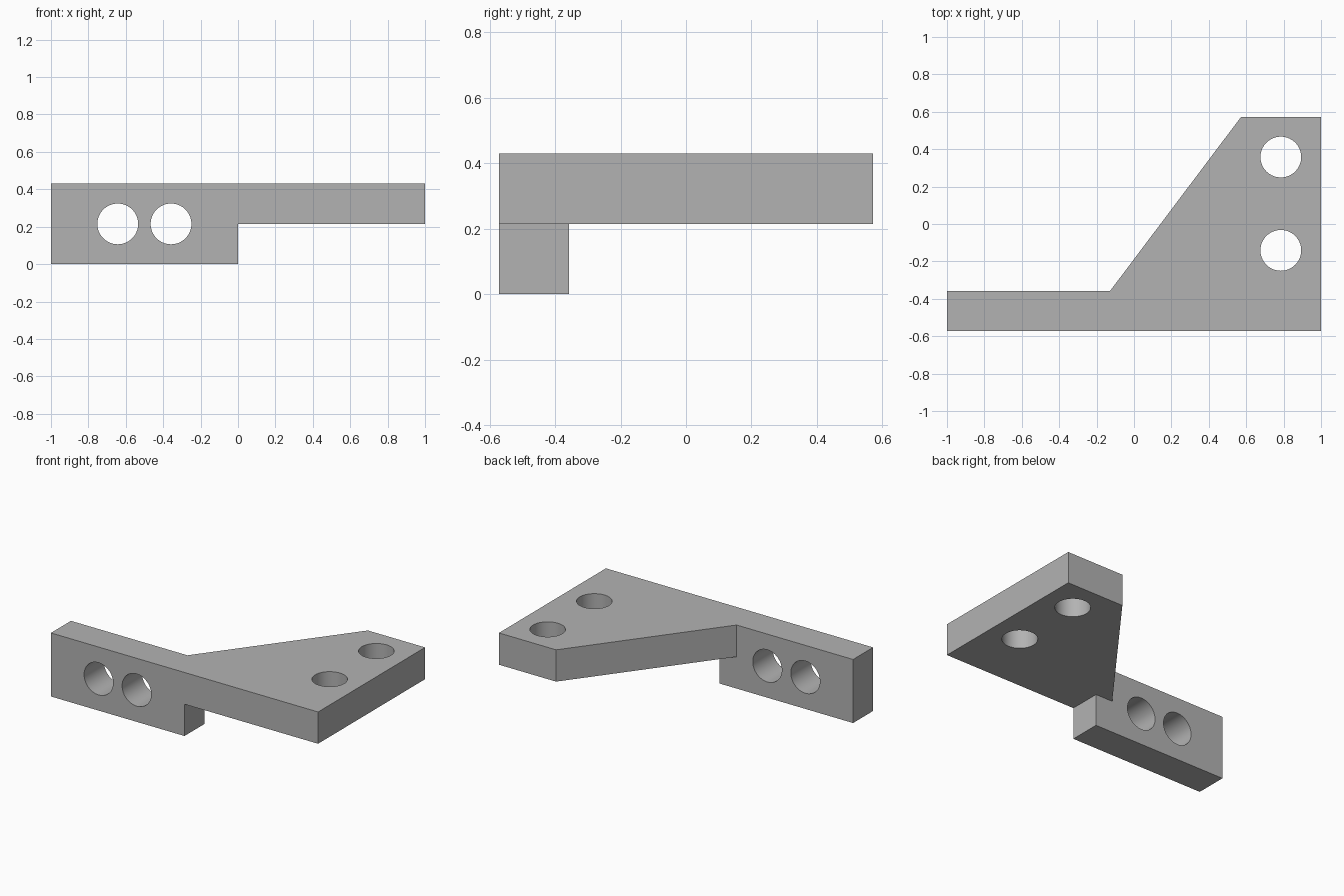
import bpy
import bmesh
from math import radians
from mathutils import Matrix, Vector

old = bpy.data.objects.get("Cube")
if old:
    bpy.data.objects.remove(old, do_unlink=True)

# Overall sizes
FRONT, BACK = -0.572, 0.572
BAR_BACK = -0.358
MID, TOP = 0.215, 0.43
HOLE_RADIUS = 0.109

grey = bpy.data.materials.new("plain grey")
grey.use_nodes = True
colour = (0.45, 0.45, 0.45, 1)
grey.diffuse_color = colour
grey.node_tree.nodes["Principled BSDF"].inputs["Base Color"].default_value = colour


def add_object(name, bm):
    bmesh.ops.recalc_face_normals(bm, faces=bm.faces)
    mesh = bpy.data.meshes.new(name)
    bm.to_mesh(mesh)
    bm.free()
    mesh.materials.append(grey)
    obj = bpy.data.objects.new(name, mesh)
    bpy.context.collection.objects.link(obj)
    return obj


def prism(name, points, direction):
    """Extrude a closed outline along a direction."""
    bm = bmesh.new()
    face = bm.faces.new([bm.verts.new(p) for p in points])
    result = bmesh.ops.extrude_face_region(bm, geom=[face], use_keep_orig=True)
    moved = [v for v in result["geom"] if isinstance(v, bmesh.types.BMVert)]
    bmesh.ops.translate(bm, verts=moved, vec=Vector(direction))
    return add_object(name, bm)


def drill(name, centre, axis):
    """Round cutter for a bolt hole."""
    turn = Vector((0, 0, 1)).rotation_difference(Vector(axis)).to_matrix().to_4x4()
    bm = bmesh.new()
    bmesh.ops.create_cone(bm, cap_ends=True, segments=64, radius1=HOLE_RADIUS,
                          radius2=HOLE_RADIUS, depth=0.6,
                          matrix=Matrix.Translation(centre) @ turn)
    return add_object(name, bm)


def combine(obj, other, operation):
    """Apply a boolean, then remove the helper."""
    mod = obj.modifiers.new(operation, "BOOLEAN")
    mod.object, mod.operation, mod.solver = other, operation, "EXACT"
    bpy.context.view_layer.objects.active = obj
    bpy.ops.object.modifier_apply(modifier=mod.name)
    bpy.data.objects.remove(other, do_unlink=True)


# Stepped front bar, deep on the right half and thin on the left half
bar_outline = [(-1, 0), (0, 0), (0, MID), (1, MID), (1, TOP), (-1, TOP)]
bracket = prism("bracket", [(x, FRONT, z) for x, z in bar_outline],
                (0, BAR_BACK - FRONT, 0))

# Tapered wing plate behind the bar
wing_outline = [(-0.128, BAR_BACK), (-0.128, FRONT), (1, FRONT),
                (1, BACK), (0.572, BACK)]
wing = prism("wing_plate", [(x, y, MID) for x, y in wing_outline],
             (0, 0, TOP - MID))
combine(bracket, wing, "UNION")

# Two holes through the bar and two through the wing
for x in (-0.643, -0.358):
    combine(bracket, drill("bar_hole", (x, (FRONT + BAR_BACK) / 2, MID), (0, 1, 0)),
            "DIFFERENCE")
for y in (0.358, -0.141):
    combine(bracket, drill("wing_hole", (0.785, y, (MID + TOP) / 2), (0, 0, 1)),
            "DIFFERENCE")

# Smooth hole walls, crisp outer edges
bpy.ops.object.select_all(action="DESELECT")
bracket.select_set(True)
bpy.context.view_layer.objects.active = bracket
bpy.ops.object.shade_smooth_by_angle(angle=radians(30))
